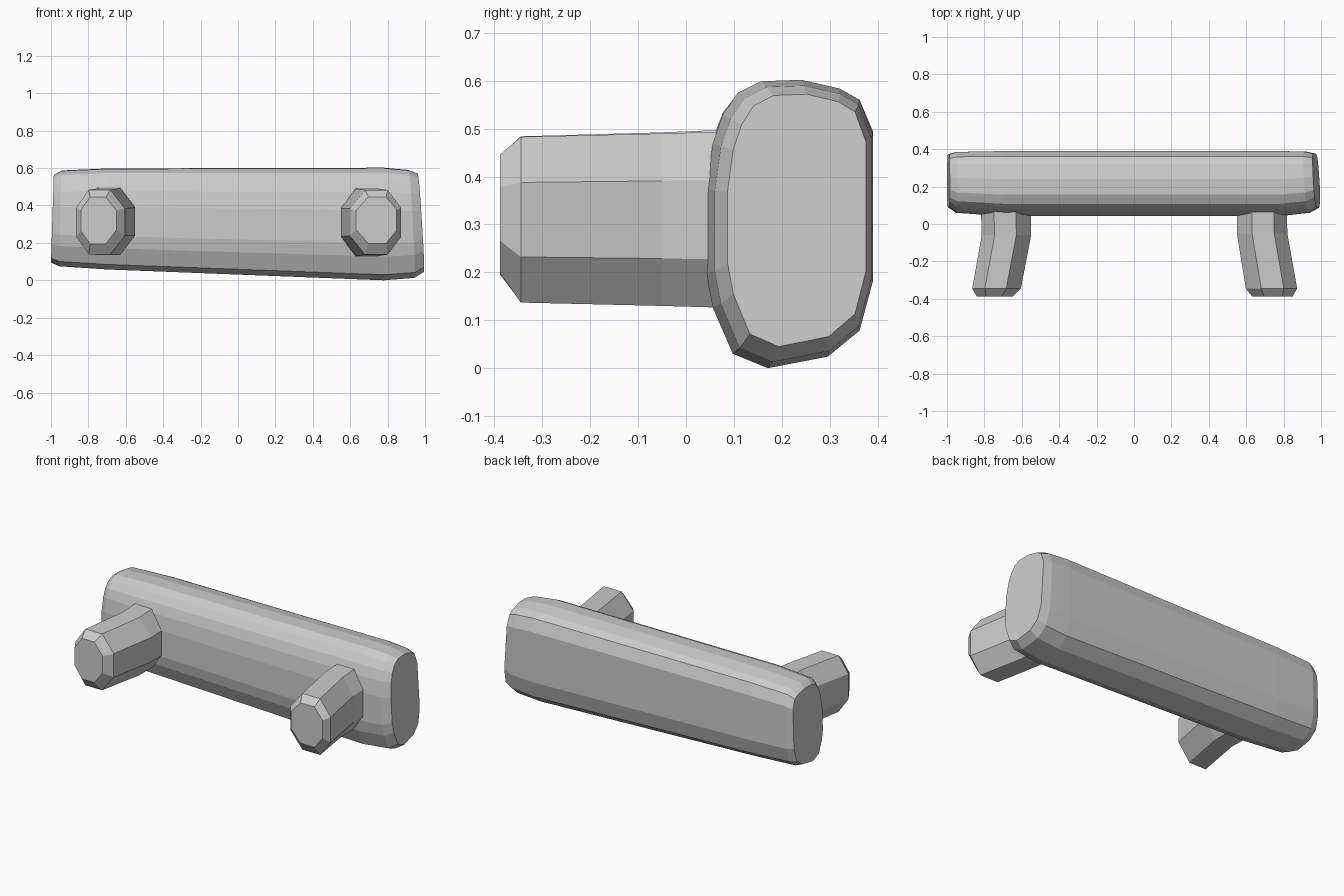
import bpy, bmesh

if "Cube" in bpy.data.objects:
    bpy.data.objects.remove(bpy.data.objects["Cube"])


def loft(name, rings):
    """Skin a list of equal-length closed rings and cap both ends."""
    bm = bmesh.new()
    loops = [[bm.verts.new(p) for p in ring] for ring in rings]
    n = len(loops[0])
    for a, b in zip(loops, loops[1:]):
        for i in range(n):
            j = (i + 1) % n
            bm.faces.new((a[i], a[j], b[j], b[i]))
    bm.faces.new(loops[0])
    bm.faces.new(loops[-1])
    bmesh.ops.recalc_face_normals(bm, faces=bm.faces)
    mesh = bpy.data.meshes.new(name)
    bm.to_mesh(mesh)
    bm.free()
    obj = bpy.data.objects.new(name, mesh)
    bpy.context.collection.objects.link(obj)
    return obj


# Bar: rounded worn-beam section (depth, height fractions) swept along x
section = [(0, .33), (.04, .21), (.16, .05), (.37, 0), (.73, .04), (.92, .13),
           (1, .3), (1, .81), (.92, .93), (.8, .97), (.57, 1), (.33, .995),
           (.19, .955), (.1, .88), (.04, .78), (0, .62)]
# x, y range, z range, end-face lean with height, lean with depth
stations = [(-1.0, .09, .372, .095, .562, .015, 0),
            (-.955, .06, .385, .075, .587, .01, 0),
            (-.70, .042, .39, .058, .598, 0, 0),
            (.78, .042, .39, 0, .602, 0, 0),
            (.95, .06, .387, .013, .59, -.03, -.02),
            (1.0, .087, .376, .045, .572, -.033, -.016)]
loft("beam", [[(x + lz * v + ly * u, y0 + (y1 - y0) * u, z0 + (z1 - z0) * v)
               for u, v in section]
              for x, y0, y1, z0, z1, lz, ly in stations])

# Pegs: bevelled octagonal posts that splay outward toward the front
octagon = [(-.48, -1), (.4, -1), (1, -.42), (1, .42),
           (.4, 1), (-.48, 1), (-1, .45), (-1, -.45)]


def peg(name, side, rings):
    loft(name, [[(side * (cx - w * u), y, cz + h * v) for u, v in octagon]
                for y, cx, w, cz, h in rings])


# y, centre x, half width, centre z, half height
peg("left_peg", -1, [(.12, .685, .135, .317, .182), (-.06, .682, .132, .314, .178),
                     (-.345, .735, .13, .311, .173), (-.388, .745, .095, .32, .125)])
peg("right_peg", 1, [(.12, .683, .133, .31, .185), (-.05, .685, .135, .31, .18),
                     (-.345, .735, .137, .31, .173), (-.388, .74, .108, .322, .124)])
